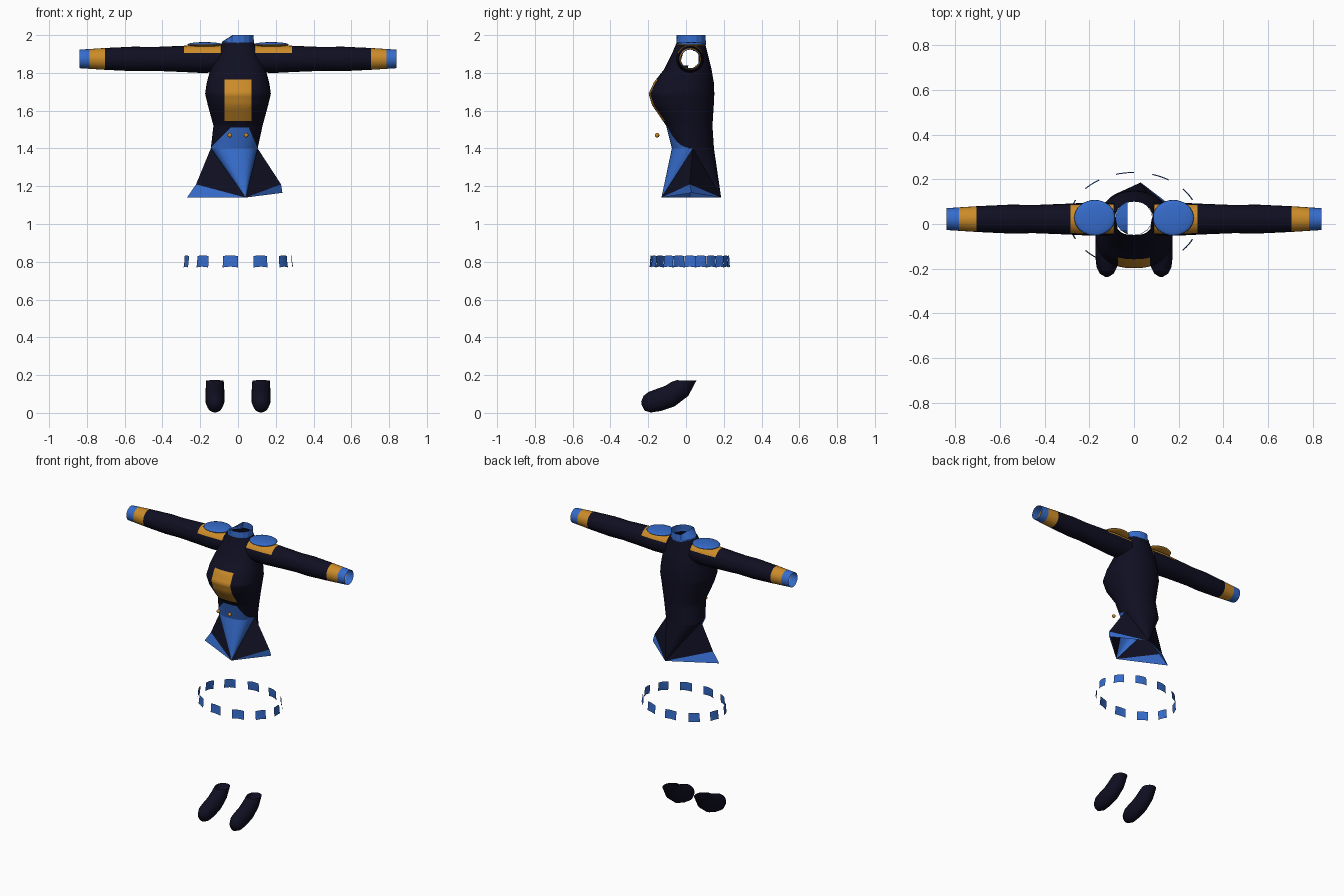
import bpy, bmesh
from math import cos, sin, pi, hypot, copysign
from mathutils import Vector

if "Cube" in bpy.data.objects:
    bpy.data.objects.remove(bpy.data.objects["Cube"])


def material(name, rgb):
    mat = bpy.data.materials.new(name)
    mat.use_nodes = True
    mat.diffuse_color = (*rgb, 1)
    node = next(n for n in mat.node_tree.nodes if n.type == "BSDF_PRINCIPLED")
    node.inputs["Base Color"].default_value = (*rgb, 1)
    return mat


MATERIALS = [material("dark navy", (0.005, 0.0047, 0.016)),
             material("bright blue", (0.037, 0.15, 0.6)),
             material("gold", (0.6, 0.26, 0.022))]
NAVY, BLUE, GOLD = range(3)


def finish(name, bm, rule, smooth=True):
    """Turn a bmesh into an object, colouring each face by rule(centre, normal)."""
    bmesh.ops.recalc_face_normals(bm, faces=bm.faces)
    for f in bm.faces:
        f.material_index = rule(f.calc_center_median(), f.normal)
        f.smooth = smooth
    mesh = bpy.data.meshes.new(name)
    bm.to_mesh(mesh)
    bm.free()
    for mat in MATERIALS:
        mesh.materials.append(mat)
    obj = bpy.data.objects.new(name, mesh)
    bpy.context.collection.objects.link(obj)
    return obj


def loft(bm, rings):
    """Join closed rings of points into an open tube."""
    loops = [[bm.verts.new(p) for p in ring] for ring in rings]
    n = len(loops[0])
    for a, b in zip(loops, loops[1:]):
        for i in range(n):
            j = (i + 1) % n
            bm.faces.new((a[i], a[j], b[j], b[i]))
    return loops


def cut(bm, point, normal):
    geom = bm.verts[:] + bm.edges[:] + bm.faces[:]
    bmesh.ops.bisect_plane(bm, geom=geom, plane_co=point, plane_no=normal)


def subdivide_rows(rows, steps):
    out = []
    for a, b in zip(rows, rows[1:]):
        out += [[p + (q - p) * s / steps for p, q in zip(a, b)] for s in range(steps)]
    return out + [rows[-1]]


def body_ring(z, xc, rx, front, back, n=40):
    """Body section: squarish front, rounder back."""
    mid, pts = (front + back) / 2, []
    for i in range(n):
        c, s = cos(2 * pi * i / n), sin(2 * pi * i / n)
        e = 0.8 if s < 0 else 0.95
        x = xc + rx * copysign(abs(c) ** e, c)
        y = mid + (back - front) / 2 * copysign(abs(s) ** e, s)
        pts.append((x, y, z))
    return pts


# Jacket body: z, centre x, half width, front y, back y
ARM_Y, ARM_Z = 0.022, 1.874
BODY = [(1.96, 0, .085, -.05, .10), (1.9, 0, .11, -.075, .115),
        (1.82, 0, .146, -.115, .135), (1.75, 0, .165, -.17, .147),
        (1.69, 0, .174, -.198, .15), (1.63, 0, .16, -.18, .147),
        (1.52, 0, .13, -.105, .14), (1.4, -.02, .124, -.075, .148)]
bm = bmesh.new()
loft(bm, [body_ring(*row) for row in subdivide_rows(BODY, 4)])
armholes = [f for f in bm.faces
            if hypot(f.calc_center_median().y - ARM_Y, f.calc_center_median().z - ARM_Z) < .05]
bmesh.ops.delete(bm, geom=armholes, context="FACES")
for x in (-.072, .072):
    cut(bm, (x, 0, 0), (1, 0, 0))
for z in (1.765, 1.545, 1.51):
    cut(bm, (0, 0, z), (0, 0, 1))
cut(bm, (-.15, 0, 1.4), (-1, 0, 1))
cut(bm, (.105, 0, 1.4), (2.3, 0, 1))


def body_colour(c, n):
    if c.y < 0.02:
        if abs(c.x) < .072 and 1.545 < c.z < 1.765:
            return GOLD
        if c.z < 1.51 and c.z - 1.4 < min(c.x + .15, (.105 - c.x) * 2.3):
            return BLUE
    return NAVY


finish("jacket_body", bm, body_colour)

# Folded skirt of the jacket: fans to a front and a back point, with side points
bm = bmesh.new()
ring = [bm.verts.new(p) for p in body_ring(*BODY[-1])]
half = len(ring) // 2
front, back = (bm.verts.new(p) for p in ((.04, -.13, 1.14), (.03, .186, 1.14)))
blue_faces = []
for i in range(len(ring)):
    tip = back if i < half else front
    f = bm.faces.new((ring[i], ring[(i + 1) % len(ring)], tip))
    if tip is front:
        blue_faces.append(f)
for waist, side, hem in ((ring[0], (.228, .02, 1.21), (.235, .03, 1.165)),
                         (ring[half], (-.222, .02, 1.21), (-.27, .02, 1.14))):
    side, hem = bm.verts.new(side), bm.verts.new(hem)
    for tip in (front, back):
        bm.faces.new((waist, side, tip))
        blue_faces.append(bm.faces.new((side, hem, tip)))
blue_centres = [f.calc_center_median() for f in blue_faces]
finish("jacket_skirt", bm,
       lambda c, n: BLUE if any((c - b).length < 1e-5 for b in blue_centres) else NAVY,
       smooth=False)

# Collar, folded inwards on one side
N = 16
circle = [(cos(2 * pi * i / N), sin(2 * pi * i / N)) for i in range(N)]
bm = bmesh.new()
loft(bm, [[(.084 * c, .027 + .078 * s, 1.95) for c, s in circle],
          [(.084 * c, .027 + .078 * s, 1.965) for c, s in circle],
          [(max(.082 * c, -.03), .027 + .076 * s, 2.0) for c, s in circle]])
finish("collar", bm, lambda c, n: BLUE, smooth=False)

# Sleeves with cuffs and shoulder patches: x, radius
SLEEVE = [(.09, .072), (.2, .074), (.3, .069), (.45, .063),
          (.55, .065), (.7, .058), (.84, .049)]


def sleeve_colour(c, n):
    x = abs(c.x)
    if x > .785:
        return BLUE
    if x > .705 or (x < .285 and c.z > 1.905):
        return GOLD
    return NAVY


for sign, side in ((1, "left"), (-1, "right")):
    bm = bmesh.new()
    loft(bm, [[(sign * x, ARM_Y + r * cos(pi * i / 12), ARM_Z + r * sin(pi * i / 12))
               for i in range(24)] for x, r in subdivide_rows(SLEEVE, 3)])
    for x in (.285, .705, .785):
        cut(bm, (sign * x, 0, 0), (1, 0, 0))
    cut(bm, (0, 0, 1.905), (0, 0, 1))
    finish(side + "_sleeve", bm, sleeve_colour)

    # Epaulette: flattened dome, gold underneath
    bm = bmesh.new()
    bmesh.ops.create_uvsphere(bm, u_segments=32, v_segments=12, radius=1)
    bmesh.ops.scale(bm, vec=(.092, .08, .013), verts=bm.verts)
    bmesh.ops.translate(bm, vec=(sign * .176, .028, 1.95), verts=bm.verts)
    finish(side + "_epaulette", bm, lambda c, n: BLUE if c.z > 1.95 else GOLD)

    # Button
    bm = bmesh.new()
    bmesh.ops.create_uvsphere(bm, u_segments=12, v_segments=8, radius=.012)
    bmesh.ops.translate(bm, vec=(sign * .043, -.153, 1.47), verts=bm.verts)
    finish(side + "_button", bm, lambda c, n: GOLD)

    # Shoe: each section runs from an upper to a lower (y, z) point, with half width
    sections = [((-.05, .173), (.055, .171), .046), ((-.075, .165), (.012, .09), .049),
                ((-.11, .143), (-.06, .035), .051), ((-.16, .125), (-.13, .011), .051),
                ((-.2, .11), (-.185, .002), .046), ((-.225, .09), (-.22, .012), .031),
                ((-.237, .06), (-.236, .046), .008)]
    rings = []
    for top, low, w in sections:
        top, low = Vector((0, *top)), Vector((0, *low))
        mid, arm = (top + low) / 2, (top - low) / 2
        rings.append([mid + arm * cos(pi * i / 10)
                      + Vector((sign * .122 + w * sin(pi * i / 10), 0, 0)) for i in range(20)])
    bm = bmesh.new()
    loops = loft(bm, rings)
    bm.faces.new(loops[-1])
    finish(side + "_shoe", bm, lambda c, n: NAVY)

# Ring of curved hem plates
PLATES = 11
for k in range(PLATES):
    bm = bmesh.new()
    rows = []
    for z, grow in ((.77, 1), (.8, .985), (.83, .98)):
        angles = [2 * pi * k / PLATES + .14 * t / 3 for t in range(-3, 4)]
        rows.append([bm.verts.new((.291 * grow * cos(a), .02 + .213 * grow * sin(a),
                                   z + .004 * cos((a - 2 * pi * k / PLATES) * 11)))
                     for a in angles])
    for a, b in zip(rows, rows[1:]):
        for i in range(len(a) - 1):
            bm.faces.new((a[i], a[i + 1], b[i + 1], b[i]))
    finish("hem_plate_%d" % (k + 1), bm, lambda c, n: BLUE)
